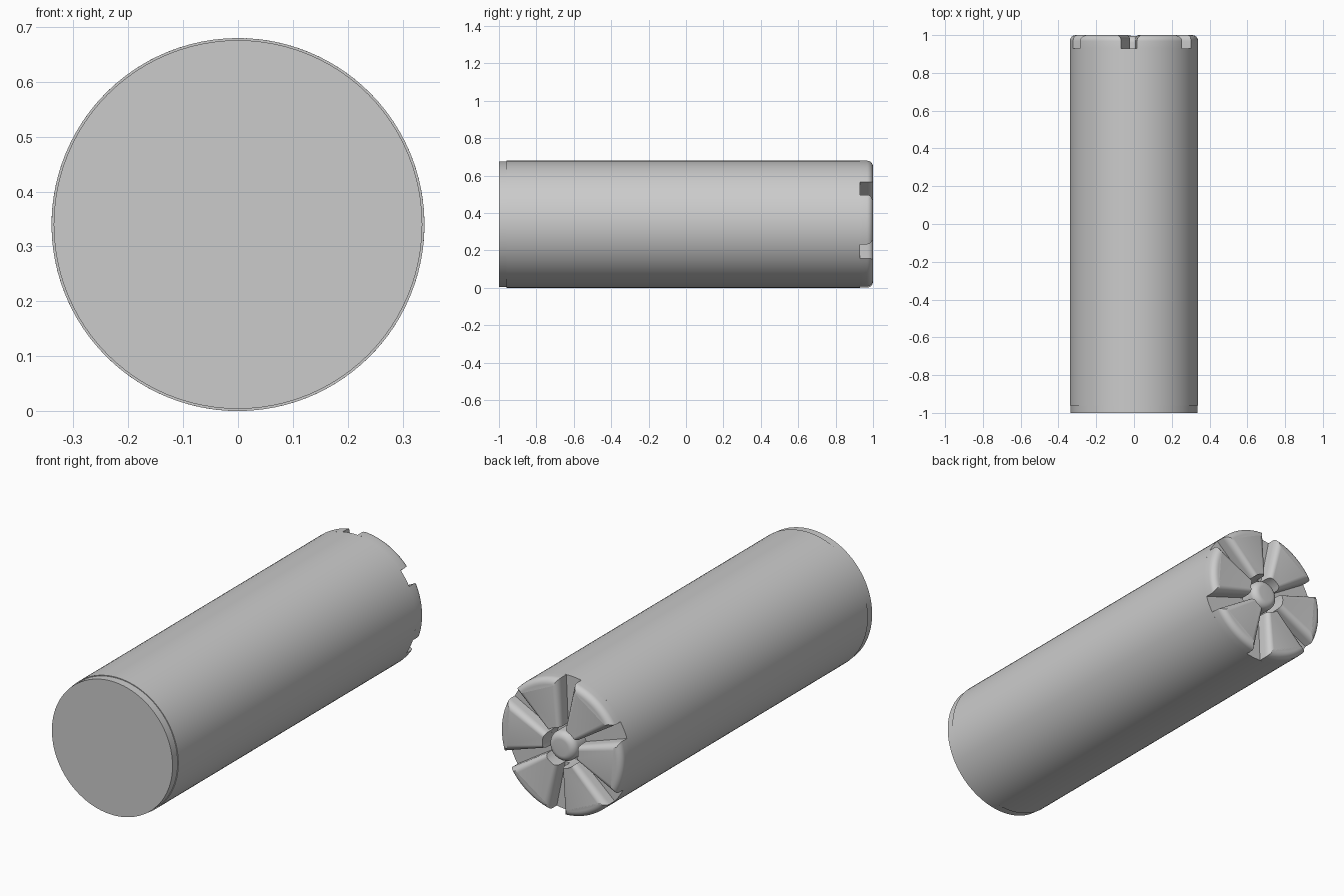
import bpy, bmesh
from math import sin, cos, pi, radians
from mathutils import Vector, Matrix

R = 0.34            # body radius, also the height of the axis
FLOOR = 0.93        # bottom of the radial grooves
GROOVE = 34.5       # direction of the first groove, degrees
HALF = 7            # half the groove angle, degrees

cube = bpy.data.objects.get("Cube")
if cube:
    bpy.data.objects.remove(cube)

grey = bpy.data.materials.new("plain grey")
grey.use_nodes = True
colour = (0.6, 0.6, 0.6, 1)
grey.diffuse_color = colour
grey.node_tree.nodes["Principled BSDF"].inputs["Base Color"].default_value = colour


def finish(bm, name):
    """Turn a bmesh into a smooth-shaded object with sharp edges kept."""
    bmesh.ops.recalc_face_normals(bm, faces=bm.faces)
    mesh = bpy.data.meshes.new(name)
    bm.to_mesh(mesh)
    bm.free()
    mesh.materials.append(grey)
    obj = bpy.data.objects.new(name, mesh)
    bpy.context.collection.objects.link(obj)
    obj.location.z = R
    bpy.ops.object.select_all(action='DESELECT')
    obj.select_set(True)
    bpy.context.view_layer.objects.active = obj
    bpy.ops.object.shade_smooth_by_angle(angle=radians(30))
    return obj


def lathe(name, profile, steps=96):
    """Revolve (radius, y) points around the long axis."""
    bm = bmesh.new()
    verts = [bm.verts.new((r, y, 0)) for r, y in profile]
    edges = [bm.edges.new(pair) for pair in zip(verts, verts[1:])]
    bmesh.ops.spin(bm, geom=verts + edges, cent=(0, 0, 0), axis=(0, 1, 0),
                   angle=2 * pi, steps=steps, use_merge=True)
    bmesh.ops.remove_doubles(bm, verts=bm.verts, dist=0.0001)
    return finish(bm, name)


# Long body with a slim front step and a round pocket at the back
lathe("body", [(0, -1), (0.336, -1), (0.336, -0.96), (R, -0.96),
               (R, FLOOR), (0.1, FLOOR), (0.1, 0.88), (0, 0.88)])

# Domed knob in the pocket
fillet = [(0.04 + 0.035 * cos(a), 0.96 + 0.035 * sin(a))
          for a in (i * pi / 16 for i in range(9))]
lathe("centre_knob", [(0.075, 0.88)] + fillet + [(0, 0.995)], 48)


def tooth(index):
    """Wedge between two grooves, with rounded outer and side edges."""
    start = radians(GROOVE + 60 * index + HALF)
    sweep = radians(60 - 2 * HALF)
    bm = bmesh.new()

    def arc(radius, count):
        angles = [start + sweep * i / count for i in range(count + 1)]
        return [bm.verts.new((radius * cos(a), FLOOR, radius * sin(a))) for a in angles]

    inner = arc(0.1, 4)
    base = bm.faces.new(arc(R, 14) + inner[::-1])
    result = bmesh.ops.extrude_face_region(bm, geom=[base])
    top = [v for v in result["geom"] if isinstance(v, bmesh.types.BMVert)]
    bmesh.ops.translate(bm, verts=top, vec=(0, 1 - FLOOR, 0))
    top = set(top)

    def outside(v):
        return Vector((v.co.x, v.co.z)).length > 0.2

    rim = [e for e in bm.edges if all(v in top for v in e.verts)
           and any(outside(v) for v in e.verts)]
    bmesh.ops.bevel(bm, geom=rim, offset=0.032, offset_type='OFFSET',
                    segments=6, profile=0.5, affect='EDGES')
    # Open underside where the wedge sits on the body
    under = [f for f in bm.faces if all(abs(v.co.y - FLOOR) < 0.0001 for v in f.verts)]
    bmesh.ops.delete(bm, geom=under, context='FACES')
    return finish(bm, "tooth_%d" % (index + 1))


for n in range(6):
    tooth(n)
